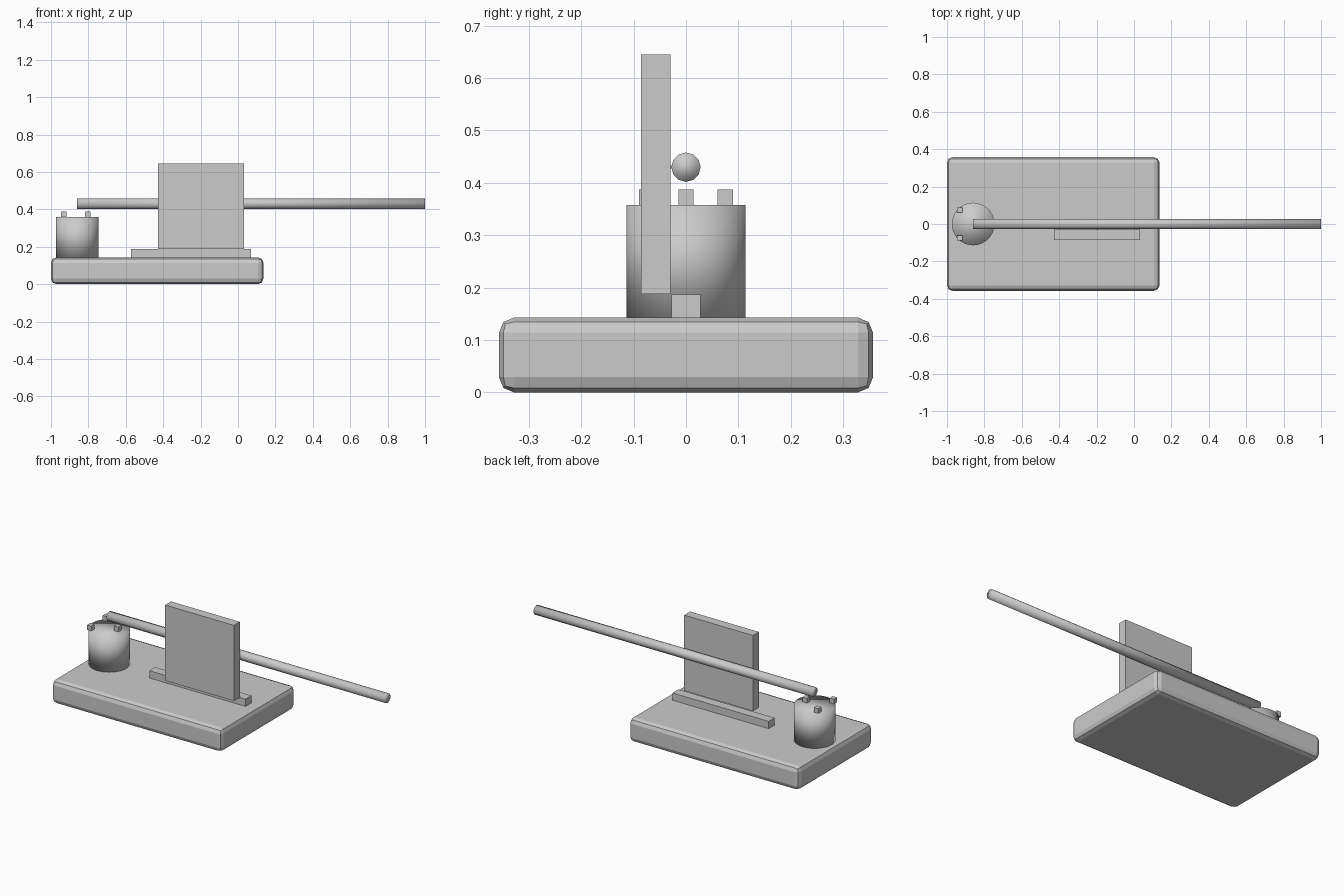
import bpy
from math import radians

cube = bpy.data.objects.get("Cube")
if cube:
    bpy.data.objects.remove(cube, do_unlink=True)

grey = bpy.data.materials.new("plain_grey")
grey.use_nodes = True
colour = (0.6, 0.6, 0.6, 1)
grey.diffuse_color = colour
grey.node_tree.nodes["Principled BSDF"].inputs["Base Color"].default_value = colour


def box(name, x, y, z):
    """Box spanning the given (low, high) ranges."""
    spans = (x, y, z)
    bpy.ops.mesh.primitive_cube_add(size=1, location=[(a + b) / 2 for a, b in spans])
    ob = bpy.context.object
    ob.name = name
    ob.scale = [b - a for a, b in spans]
    bpy.ops.object.transform_apply(location=False, rotation=False, scale=True)
    ob.data.materials.append(grey)
    return ob


def cylinder(name, radius, depth, centre, rotation=(0, 0, 0), sides=32):
    bpy.ops.mesh.primitive_cylinder_add(vertices=sides, radius=radius, depth=depth,
                                        location=centre, rotation=rotation)
    ob = bpy.context.object
    ob.name = name
    bpy.ops.object.shade_smooth()
    ob.data.materials.append(grey)
    return ob


# Rounded base slab
base = box("base", (-1, 0.136), (-0.357, 0.357), (0, 0.143))
bevel = base.modifiers.new("rounded_edges", "BEVEL")
bevel.width = 0.029
bevel.segments = 2

# Rail and upright panel beside the arm
box("rail", (-0.572, 0.07), (-0.028, 0.028), (0.143, 0.187))
box("panel", (-0.427, 0.033), (-0.086, -0.03), (0.188, 0.645))

# Drum with three pegs on its top
drum_x = -0.86
cylinder("drum", 0.114, 0.215, (drum_x, 0, 0.2505))
half = 0.0145
for i, (px, py) in enumerate([(-0.932, 0.075), (-0.932, -0.075), (-0.804, 0)]):
    box(f"peg_{i + 1}", (px - half, px + half), (py - half, py + half), (0.358, 0.387))

# Long arm and the small pin joining it to the panel
cylinder("arm", 0.028, 1.86, (0.07, 0, 0.43), (0, radians(90), 0), 12)
cylinder("pin", 0.003, 0.04, (-0.197, -0.02, 0.43), (radians(90), 0, 0), 8)
